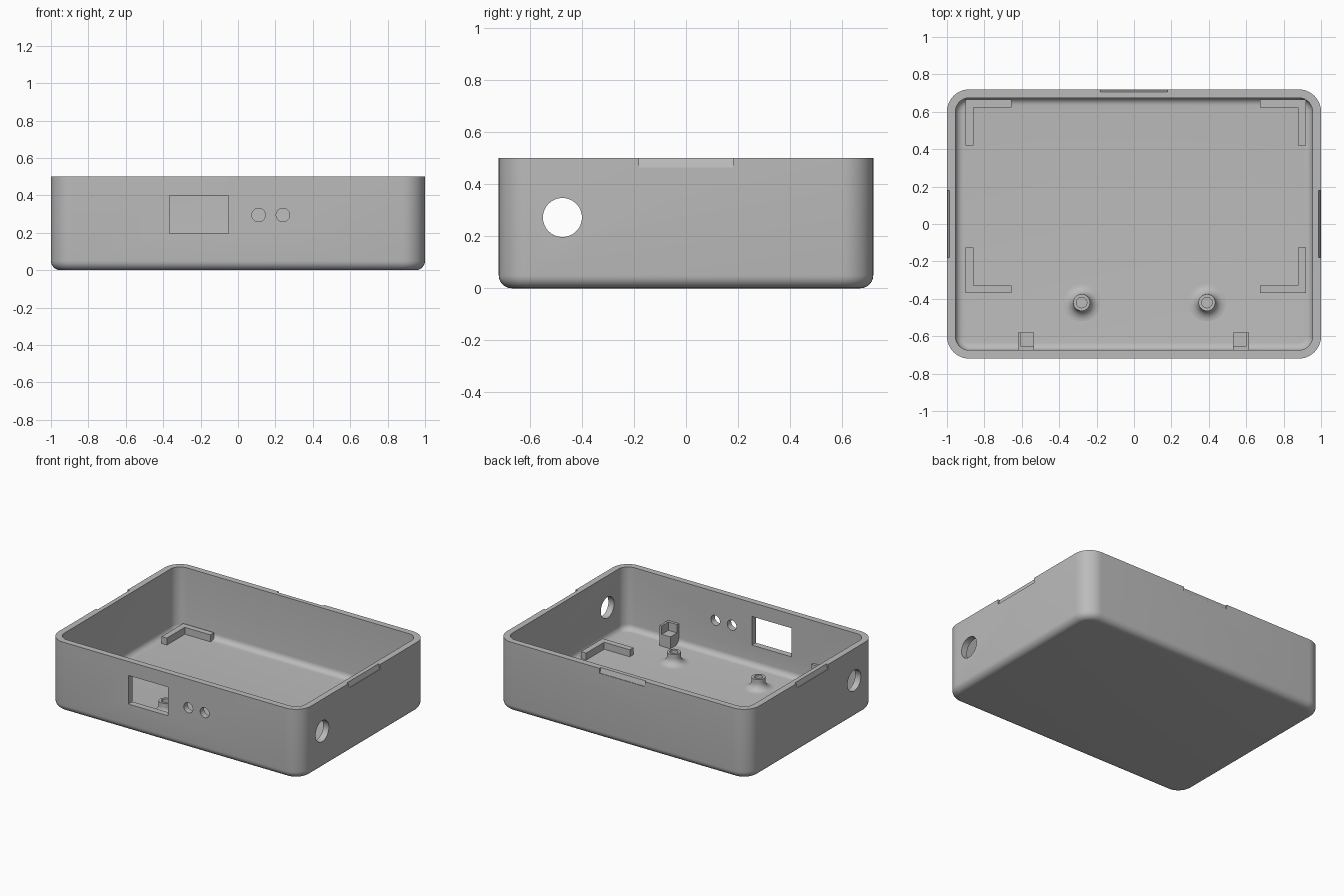
import bpy, bmesh
from math import sin, cos, pi, radians
from mathutils import Matrix

if "Cube" in bpy.data.objects:
    bpy.data.objects.remove(bpy.data.objects["Cube"])

GREY = (0.5, 0.5, 0.5, 1)
grey = bpy.data.materials.new("matte grey")
grey.use_nodes = True
grey.diffuse_color = GREY
grey.node_tree.nodes["Principled BSDF"].inputs["Base Color"].default_value = GREY

HX, HY, TOP, WALL, FLOOR = 1.0, 0.72, 0.5, 0.045, 0.05


def finish(name, bm, smooth=True):
    bmesh.ops.recalc_face_normals(bm, faces=bm.faces)
    mesh = bpy.data.meshes.new(name)
    bm.to_mesh(mesh)
    bm.free()
    mesh.materials.append(grey)
    ob = bpy.data.objects.new(name, mesh)
    bpy.context.collection.objects.link(ob)
    if smooth:
        shade(ob)
    return ob


def shade(ob):
    bpy.ops.object.select_all(action="DESELECT")
    ob.select_set(True)
    bpy.context.view_layer.objects.active = ob
    bpy.ops.object.shade_smooth_by_angle(angle=radians(30))


def add_box(bm, x0, x1, y0, y1, z0, z1):
    m = Matrix.Translation(((x0 + x1) / 2, (y0 + y1) / 2, (z0 + z1) / 2))
    m = m @ Matrix.Diagonal((x1 - x0, y1 - y0, z1 - z0, 1))
    return bmesh.ops.create_cube(bm, size=1, matrix=m)["verts"]


def ring(bm, inset, z, radius=0.12, steps=10):
    """Rounded rectangle, moved inwards by inset."""
    r = radius - inset
    verts = []
    for q, (sx, sy) in enumerate(((1, 1), (-1, 1), (-1, -1), (1, -1))):
        for i in range(steps + 1):
            a = (q + i / steps) * pi / 2
            verts.append(bm.verts.new((sx * (HX - radius) + r * cos(a),
                                       sy * (HY - radius) + r * sin(a), z)))
    return verts


def bridge(bm, a, b):
    for i in range(len(a)):
        j = (i + 1) % len(a)
        bm.faces.new((a[i], a[j], b[j], b[i]))


# Shell: outer fillet, walls, flat rim, inner fillet and floor
def fillet(inset, z, r, n=6):
    return [(inset + r * (1 - sin(i / n * pi / 2)),
             z + r * (1 - cos(i / n * pi / 2))) for i in range(n + 1)]


bm = bmesh.new()
profile = fillet(0, 0, 0.05) + [(0, TOP), (WALL, TOP)] + fillet(WALL, FLOOR, 0.04)[::-1]
rings = [ring(bm, d, z) for d, z in profile]
for a, b in zip(rings, rings[1:]):
    bridge(bm, a, b)
bm.faces.new(rings[0])
bm.faces.new(rings[-1])
shell = finish("shell", bm, smooth=False)

# Cutters: display window, round holes and rim latch recesses
cutters = []


def box_cutter(*dims):
    bm = bmesh.new()
    add_box(bm, *dims)
    cutters.append(finish("cutter", bm, smooth=False))


def hole_cutter(pos, radius, axis, length):
    bm = bmesh.new()
    m = Matrix.Translation(pos) @ Matrix.Rotation(pi / 2, 4, axis)
    bmesh.ops.create_cone(bm, cap_ends=True, segments=40, radius1=radius,
                          radius2=radius, depth=length, matrix=m)
    cutters.append(finish("cutter", bm, smooth=False))


def latch_cutter(angle, reach):
    # wedge leaning inwards towards the rim
    bm = bmesh.new()
    for v in add_box(bm, reach - 0.004, reach + 0.1, -0.18, 0.18, 0.465, TOP + 0.02):
        if v.co.z > TOP and v.co.x < reach:
            v.co.x -= 0.016
    bmesh.ops.rotate(bm, verts=bm.verts, matrix=Matrix.Rotation(angle, 3, "Z"))
    cutters.append(finish("cutter", bm, smooth=False))


box_cutter(-0.365, -0.05, -0.8, -0.6, 0.195, 0.4)
for x in (0.11, 0.24):
    hole_cutter((x, -HY, 0.295), 0.036, "X", 0.2)
for side in (-1, 1):
    hole_cutter((side * HX, -0.475, 0.272), 0.075, "Y", 0.2)
for angle, reach in ((0, HX), (pi / 2, HY), (pi, HX)):
    latch_cutter(angle, reach)

bpy.context.view_layer.objects.active = shell
for c in cutters:
    mod = shell.modifiers.new("cut", "BOOLEAN")
    mod.operation, mod.solver, mod.object = "DIFFERENCE", "EXACT", c
    bpy.ops.object.modifier_apply(modifier=mod.name)
    bpy.data.objects.remove(c)
shade(shell)

# Corner brackets that locate a board on the floor
ARM, THICK = 0.245, 0.042
for side, cx in (("right", -0.9), ("left", 0.92)):
    for end, cy in (("back", 0.665), ("front", -0.37)):
        sx, sy = (1 if cx < 0 else -1), (-1 if cy > 0 else 1)
        pts = [(0, 0), (ARM, 0), (ARM, THICK), (THICK, THICK), (THICK, ARM), (0, ARM)]
        bm = bmesh.new()
        base = bm.faces.new([bm.verts.new((cx + sx * u, cy + sy * v, FLOOR - 0.01))
                             for u, v in pts])
        up = bmesh.ops.extrude_face_region(bm, geom=[base])["geom"]
        bmesh.ops.translate(bm, vec=(0, 0, 0.06),
                            verts=[g for g in up if isinstance(g, bmesh.types.BMVert)])
        finish(f"{end}_{side}_bracket", bm)

# Flared screw bosses with a blind hole
for name, x in (("right_boss", -0.28), ("left_boss", 0.39)):
    flare = [(0.1 - 0.055 * sin(i / 8 * pi / 2), FLOOR + 0.05 * (1 - cos(i / 8 * pi / 2)))
             for i in range(9)]
    outline = flare + [(0.045, 0.128), (0.028, 0.128), (0.028, FLOOR + 0.005)]
    bm = bmesh.new()
    loops = [[bm.verts.new((x + r * cos(k / 32 * 2 * pi), -0.42 + r * sin(k / 32 * 2 * pi), z))
              for k in range(32)] for r, z in outline]
    for a, b in zip(loops, loops[1:]):
        bridge(bm, a, b)
    bm.faces.new(loops[-1])
    bm.faces.new(loops[0])
    finish(name, bm)

# Front supports: a seat with raised lips on the outer and front sides
for name, inner, outer in (("right_support", -0.535, -0.62), ("left_support", 0.53, 0.615)):
    lip = outer + (0.016 if outer < 0 else -0.016)
    bm = bmesh.new()
    lo, hi = sorted((inner, lip))
    add_box(bm, lo, hi, -0.655, -0.58, FLOOR - 0.01, 0.135)
    add_box(bm, lo, hi, -0.69, -0.655, FLOOR - 0.01, 0.195)
    lo, hi = sorted((lip, outer))
    add_box(bm, lo, hi, -0.69, -0.58, FLOOR - 0.01, 0.195)
    finish(name, bm)
